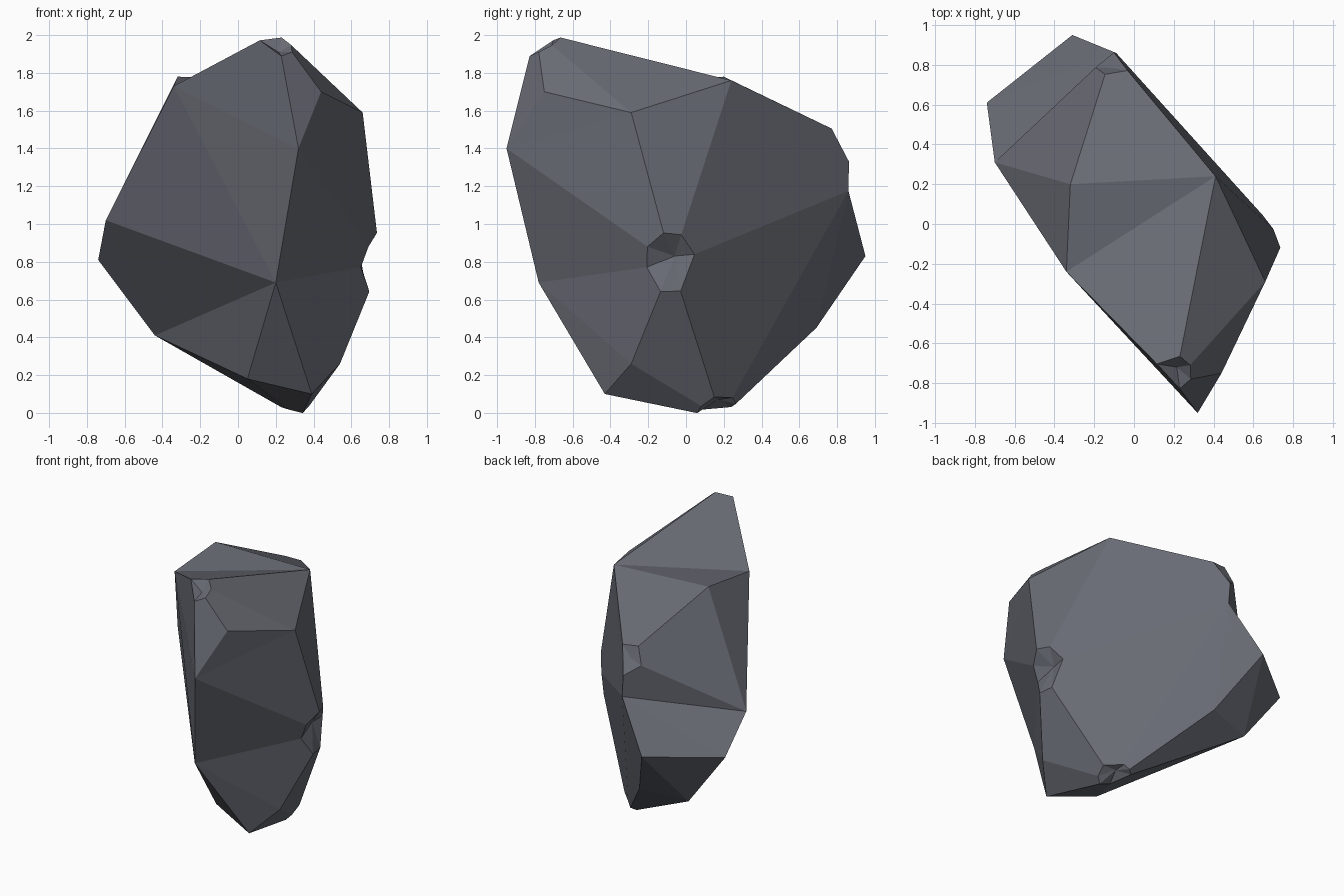
import bpy, bmesh
from mathutils import Vector

if "Cube" in bpy.data.objects:
    bpy.data.objects.remove(bpy.data.objects["Cube"])

# Corners of the boulder before its tips are chipped off
CORNERS = {
    "Z": (.205, -.795, 2.02), "F": (.44, -.75, 1.70), "G": (.32, -.95, 1.40),
    "H": (.66, -.29, 1.59), "I": (.41, .24, 1.76), "J": (-.32, .20, 1.78),
    "K": (-.34, -.24, 1.73), "L": (-.70, .31, 1.02), "M": (-.74, .61, .81),
    "N": (-.44, .60, .41), "O": (.20, -.78, .69), "P": (.05, -.32, .18),
    "Q": (.39, -.43, .10), "S": (.33, .185, -.027), "T": (.54, -.29, .26),
    "U": (-.31, .95, .83), "V": (-.09, .86, 1.175), "W": (-.11, .865, 1.46),
    "X": (-.11, .69, .45), "Y": (.755, -.075, .79),
}

# Facets as fans of triangles: hub corner -> ring of neighbours
FANS = {
    "Y": "HIVSTOGH",   # right bulge
    "N": "LMUXSPOL",   # lower back left
    "Z": "KIHFGK",     # peak
    "W": "JIVLJ",      # upper back
    "K": "IJLOG",      # upper left
    "Q": "TOPST",      # foot
    "V": "LMUXS",      # back
    "F": "HG",         # upper front
}

# Chipped tips: corner, chip size, bottom of the notch
CHIPS = [
    ("Y", .170, (.635, -.06, .83)),
    ("Z", .137, (.215, -.72, 1.91)),
    ("W", .130, (-.11, .785, 1.43)),
    ("S", .130, (.30, .17, .07)),
]


def chip(bm, hub, size, bottom):
    """Cut round a corner and push the corner inwards."""
    ring = [bmesh.utils.edge_split(e, hub, size / e.calc_length())[1]
            for e in list(hub.link_edges)]
    for face in list(hub.link_faces):
        a, b = [v for v in face.verts if v in ring]
        bmesh.utils.face_split(face, a, b)
    hub.co = Vector(bottom)


bm = bmesh.new()
verts = {name: bm.verts.new(co) for name, co in CORNERS.items()}
for hub, ring in FANS.items():
    for a, b in zip(ring, ring[1:]):
        bm.faces.new((verts[hub], verts[a], verts[b]))
bmesh.ops.recalc_face_normals(bm, faces=bm.faces[:])
for name, size, bottom in CHIPS:
    chip(bm, verts[name], size, bottom)
bmesh.ops.triangulate(bm, faces=bm.faces[:])
bmesh.ops.recalc_face_normals(bm, faces=bm.faces[:])

# Boulder object, flat shaded, one stone colour
mesh = bpy.data.meshes.new("boulder")
bm.to_mesh(mesh)
bm.free()
stone = bpy.data.materials.new("dark grey stone")
stone.diffuse_color = (.140, .147, .175, 1)
stone.use_nodes = True
stone.node_tree.nodes["Principled BSDF"].inputs["Base Color"].default_value = stone.diffuse_color
mesh.materials.append(stone)
boulder = bpy.data.objects.new("boulder", mesh)
bpy.context.collection.objects.link(boulder)
